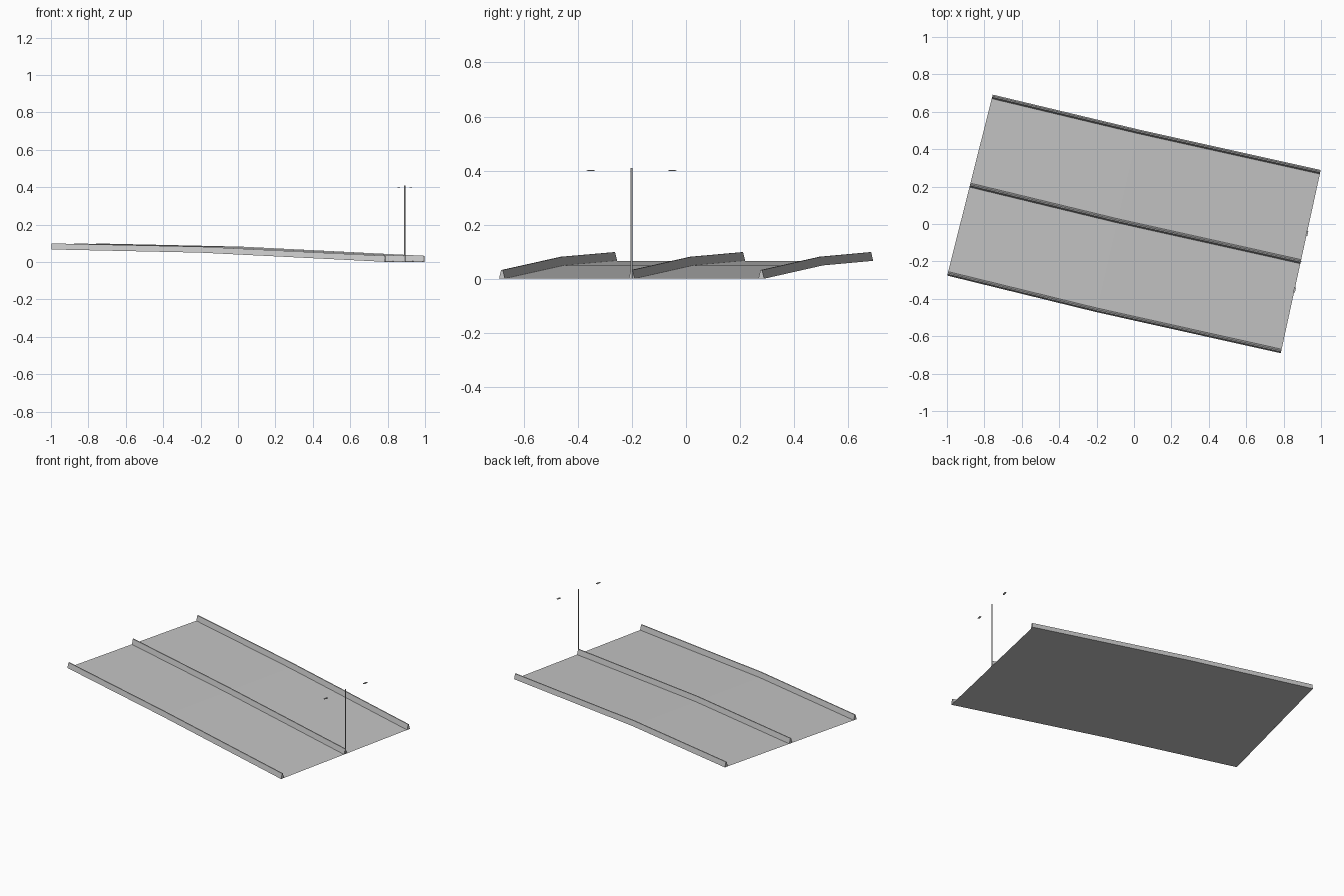
import bpy, bmesh, math
from mathutils import Vector, Matrix

if "Cube" in bpy.data.objects:
    bpy.data.objects.remove(bpy.data.objects["Cube"])

concrete = bpy.data.materials.new("concrete grey")
concrete.diffuse_color = (0.55, 0.55, 0.55, 1)
concrete.use_nodes = True
concrete.node_tree.nodes["Principled BSDF"].inputs["Base Color"].default_value = concrete.diffuse_color

# Road edge lines: high end, slope change, low end
SOUTH = [Vector(p) for p in ((-0.996, -0.265, 0.067), (-0.2, -0.46, 0.05), (0.787, -0.68, 0.001))]
NORTH = [Vector(p) for p in ((-0.758, 0.681, 0.067), (0.02, 0.495, 0.05), (0.996, 0.278, 0.001))]
MIDDLE = [(a + b) / 2 for a, b in zip(SOUTH, NORTH)]
ACROSS = (NORTH[2] - SOUTH[2]).normalized()


def finish(name, bm):
    mesh = bpy.data.meshes.new(name)
    bm.to_mesh(mesh)
    bm.free()
    mesh.materials.append(concrete)
    obj = bpy.data.objects.new(name, mesh)
    bpy.context.collection.objects.link(obj)
    return obj


def barrier(name, path):
    """Sweep a tapered wall section along a road line."""
    section = [(-0.011, 0), (0.011, 0), (0.003, 0.032), (-0.003, 0.032)]
    bm = bmesh.new()
    rings = [[bm.verts.new(p + ACROSS * u + Vector((0, 0, h))) for u, h in section] for p in path]
    for a, b in zip(rings, rings[1:]):
        for i in range(4):
            j = (i + 1) % 4
            bm.faces.new((a[i], a[j], b[j], b[i]))
    bm.faces.new(rings[0])
    bm.faces.new(rings[-1])
    bmesh.ops.recalc_face_normals(bm, faces=bm.faces)
    return finish(name, bm)


def box(name, size, center, angle=0):
    bm = bmesh.new()
    bmesh.ops.create_cube(bm, size=1)
    bmesh.ops.transform(bm, verts=bm.verts, matrix=Matrix.Translation(center)
                        @ Matrix.Rotation(angle, 4, 'Z') @ Matrix.Diagonal((*size, 1)))
    return finish(name, bm)


# Road deck: a thin sheet bent at the slope change
bm = bmesh.new()
s = [bm.verts.new(p) for p in SOUTH]
n = [bm.verts.new(p) for p in NORTH]
for i in range(2):
    bm.faces.new((s[i], s[i + 1], n[i + 1], n[i]))
finish("road_deck", bm)

# Side walls and the central divider
barrier("south_barrier", SOUTH)
barrier("middle_barrier", MIDDLE)
barrier("north_barrier", NORTH)

# Lamp post at the low end of the divider
foot = MIDDLE[2]
turn = math.atan2(ACROSS.y, ACROSS.x) - math.pi / 2
box("lamp_post", (0.006, 0.006, 0.408), (foot.x, foot.y, 0.205), turn)

# Lamp heads on either side of the post
for name, side in (("south_lamp", -1), ("north_lamp", 1)):
    c = foot + ACROSS * side * 0.155
    lamp = box(name, (0.01, 0.027, 0.004), (c.x, c.y, 0.4), turn)
    # Thin the outer tip of each lamp
    for v in lamp.data.vertices:
        if (v.co - c).dot(ACROSS) * side > 0 and v.co.z < 0.4:
            v.co.z += 0.002
